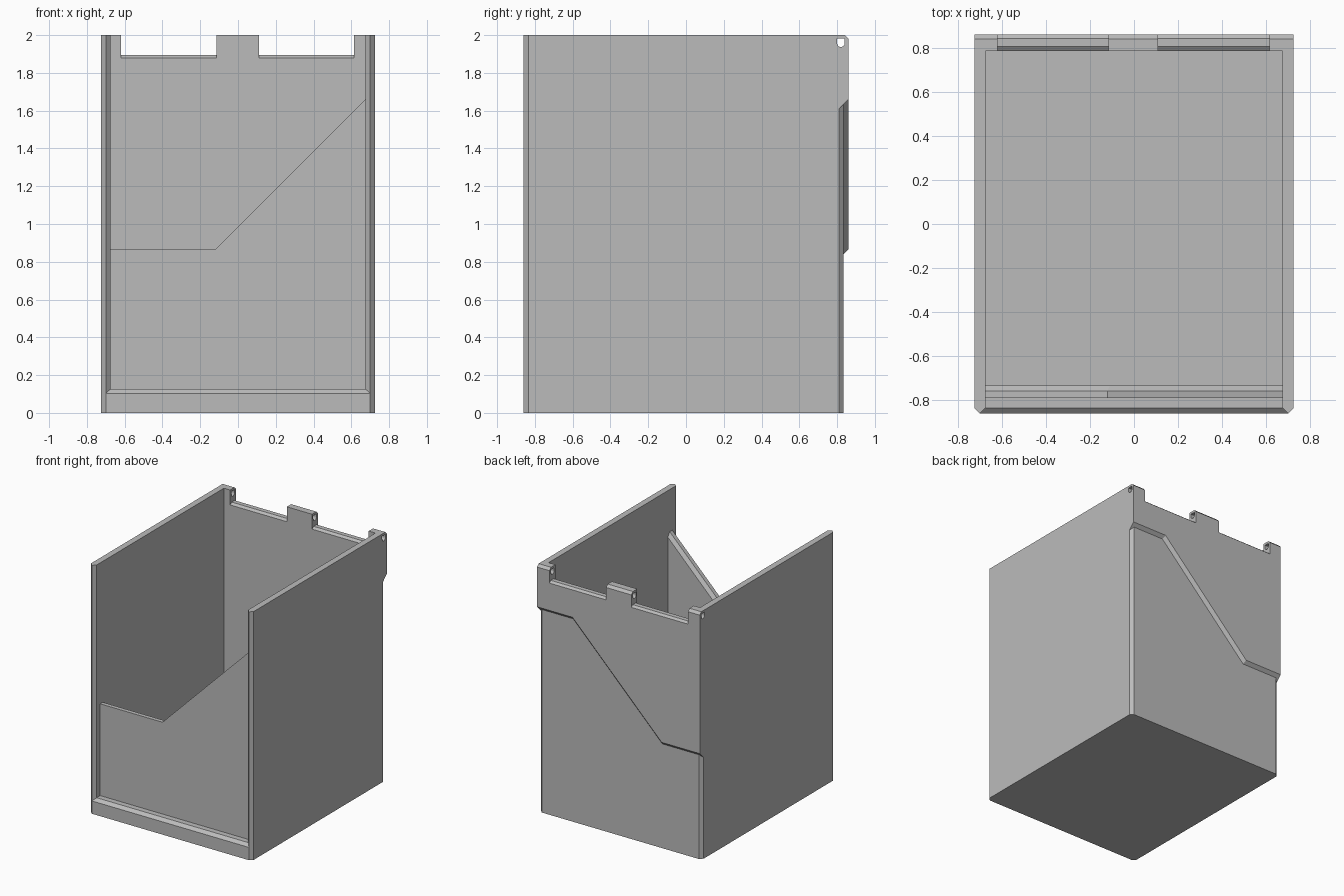
import bpy, bmesh, math

cube = bpy.data.objects.get("Cube")
if cube:
    bpy.data.objects.remove(cube, do_unlink=True)

grey = bpy.data.materials.new("plain_grey")
grey.use_nodes = True
grey.diffuse_color = (0.5, 0.5, 0.5, 1)
grey.node_tree.nodes["Principled BSDF"].inputs["Base Color"].default_value = (0.5, 0.5, 0.5, 1)


def loft(name, rings):
    """Solid through a list of matching point rings, capped at both ends."""
    bm = bmesh.new()
    loops = [[bm.verts.new(p) for p in ring] for ring in rings]
    n = len(loops[0])
    for a, b in zip(loops, loops[1:]):
        for i in range(n):
            j = (i + 1) % n
            bm.faces.new((a[i], a[j], b[j], b[i]))
    bm.faces.new(loops[0])
    bm.faces.new(loops[-1])
    bmesh.ops.recalc_face_normals(bm, faces=bm.faces)
    mesh = bpy.data.meshes.new(name)
    bm.to_mesh(mesh)
    bm.free()
    mesh.materials.append(grey)
    obj = bpy.data.objects.new(name, mesh)
    bpy.context.collection.objects.link(obj)
    return obj


def prism_x(name, profile, x0, x1):
    return loft(name, [[(x, y, z) for y, z in profile] for x in (x0, x1)])


def combine(target, tool, operation):
    tool.hide_render = True
    mod = target.modifiers.new(operation, 'BOOLEAN')
    mod.operation = operation
    mod.solver = 'EXACT'
    mod.object = tool
    bpy.context.view_layer.objects.active = target
    bpy.ops.object.modifier_apply(modifier=mod.name)
    bpy.data.objects.remove(tool, do_unlink=True)


def step_line(half, x0, x1, z0, drop):
    """Edge that runs level, climbs at 45 degrees to x1 and runs level again, offset down."""
    shift = drop * (math.sqrt(2) - 1)
    pts = [(-half, z0 - drop), (x0 + shift, z0 - drop)]
    if x1 < half:
        top = z0 + x1 - x0 - drop
        pts += [(x1 + shift, top), (half, top)]
    else:
        pts.append((half, z0 + half - x0 - drop * math.sqrt(2)))
    return pts


# Side walls and back wall: one U outline with pointed front edges
W, IN, MID, H = 0.725, 0.675, 0.70, 2.0
half = [(IN, 0.785), (IN, -0.835), (MID, -0.86), (W, -0.835), (W, 0.81), (MID, 0.835)]
outline = half + [(-x, y) for x, y in reversed(half)]
shell = loft("side_and_back_walls", [[(x, y, z) for x, y in outline] for z in (0, H)])

# Raised back panel with a bevelled stepped lower edge
rings = []
for y, drop, top in ((0.81, 0.05, H), (0.84, 0.02, H), (0.86, 0, 1.98)):
    line = step_line(W, -0.385, 0.41, 0.865, drop) + [(W, top), (-W, top)]
    rings.append([(x, y, z) for x, z in line])
combine(shell, loft("raised_back_panel", rings), 'UNION')

# Two hinge notches in the back wall
notch = [(0.75, 1.88), (0.785, 1.88), (0.805, 1.895), (0.842, 1.895),
         (0.86, 1.88), (0.9, 1.88), (0.9, 2.1), (0.75, 2.1)]
for x0, x1 in ((-0.62, -0.115), (0.11, 0.615)):
    combine(shell, prism_x("notch_cutter", notch, x0, x1), 'DIFFERENCE')

# Hinge pin hole: flat top, round bottom
hole = [(0.80, 1.982), (0.84, 1.982)]
for i in range(9):
    a = -math.pi * i / 8
    hole.append((0.82 + 0.02 * math.cos(a), 1.957 + 0.02 * math.sin(a)))
combine(shell, prism_x("pin_hole_cutter", hole[::-1], -0.8, 0.8), 'DIFFERENCE')

# Floor with the raised front lip
floor = [(-0.86, 0), (-0.86, 0.103), (-0.835, 0.126), (-0.77, 0.126),
         (-0.77, 0.1), (0.80, 0.1), (0.80, 0)]
prism_x("floor_and_front_lip", floor, -MID, MID)

# Low front panel with a climbing top edge, bevelled on the inside
rings = []
for y, drop in ((-0.79, 0), (-0.757, 0), (-0.733, 0.025)):
    line = step_line(0.68, -0.12, 1, 0.865, drop) + [(0.68, 0.05), (-0.68, 0.05)]
    rings.append([(x, y, z) for x, z in line])
loft("front_panel", rings)
